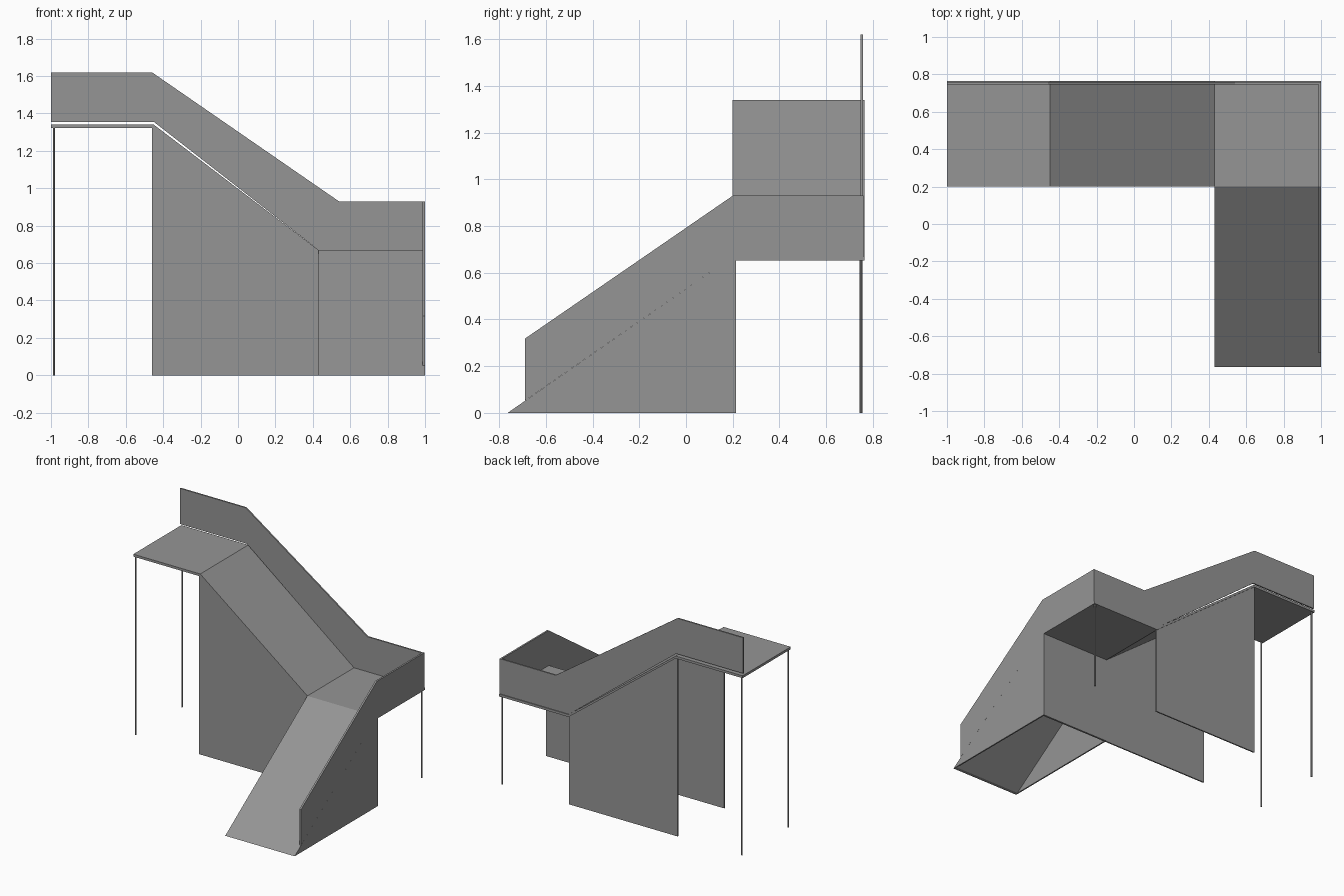
import bpy
import bmesh
from mathutils import Vector

cube = bpy.data.objects.get("Cube")
if cube:
    bpy.data.objects.remove(cube, do_unlink=True)

grey = bpy.data.materials.new("plain grey")
grey.use_nodes = True
tone = (0.3, 0.3, 0.3, 1)
grey.diffuse_color = tone
grey.node_tree.nodes["Principled BSDF"].inputs["Base Color"].default_value = tone


def finish(name, bm):
    bmesh.ops.recalc_face_normals(bm, faces=bm.faces)
    mesh = bpy.data.meshes.new(name)
    bm.to_mesh(mesh)
    bm.free()
    mesh.materials.append(grey)
    obj = bpy.data.objects.new(name, mesh)
    bpy.context.collection.objects.link(obj)
    return obj


def plate(name, axis, profile, start, end):
    """Extrude a side profile along x (points are y, z) or y (points are x, z)."""
    bm = bmesh.new()
    if axis == "x":
        points = [(start, a, z) for a, z in profile]
        move = Vector((end - start, 0, 0))
    else:
        points = [(a, start, z) for a, z in profile]
        move = Vector((0, end - start, 0))
    face = bm.faces.new([bm.verts.new(p) for p in points])
    out = bmesh.ops.extrude_face_region(bm, geom=[face])
    bmesh.ops.translate(bm, vec=move,
                        verts=[v for v in out["geom"] if isinstance(v, bmesh.types.BMVert)])
    return finish(name, bm)


def leg(name, x, y, height):
    bm = bmesh.new()
    bmesh.ops.create_cone(bm, cap_ends=True, segments=8, radius1=0.006,
                          radius2=0.006, depth=height)
    bmesh.ops.translate(bm, vec=(x, y, height / 2), verts=bm.verts)
    return finish(name, bm)


# Main dimensions
INNER, BACK, TOE = 0.2, 0.764, -0.764
TOP_X, LOW_X = -0.45, 0.43
HIGH, LOW, THICK, SHEET = 1.34, 0.67, 0.018, 0.01


def slab(a, b, z):
    return [(a, z), (b, z), (b, z - THICK), (a, z - THICK)]


# Landings
plate("upper_landing", "y", slab(-1, TOP_X, HIGH), INNER, BACK)
plate("lower_landing", "y", slab(LOW_X, 1, LOW), INNER, BACK)

# Ramps
plate("upper_ramp", "y", [(TOP_X, HIGH), (LOW_X, LOW), (LOW_X, LOW - THICK),
                          (TOP_X, HIGH - THICK)], INNER, BACK)
plate("lower_ramp", "x", [(TOE, 0), (INNER, LOW), (INNER, LOW - THICK),
                          (TOE + 0.026, 0)], LOW_X, 1)

# Walls under the upper ramp
upper_wall = [(-0.46, 0), (-0.46, HIGH - THICK), (TOP_X, HIGH - THICK),
              (LOW_X, LOW - THICK), (LOW_X, 0)]
for name, y in (("front_wall", INNER), ("back_wall", 0.746)):
    plate(name, "y", upper_wall, y, y + SHEET)

# Walls enclosing the lower ramp, open underneath
side_wall = [(TOE + 0.026, 0), (INNER, LOW - THICK), (INNER, 0)]
for name, x in (("ramp_inner_wall", LOW_X), ("ramp_outer_wall", 1 - SHEET)):
    plate(name, "x", side_wall, x, x + SHEET)
plate("ramp_end_wall", "y", [(LOW_X, 0), (1, 0), (1, LOW - THICK), (LOW_X, LOW - THICK)],
      INNER, INNER + 0.014)

# Railing panels
plate("back_railing", "y", [(-1, 1.355), (-1, 1.62), (-0.46, 1.62), (0.54, 0.93),
                            (1, 0.93), (1, LOW), (LOW_X, LOW), (TOP_X, 1.355)],
      0.747, 0.758)
plate("side_railing", "x", [(0.76, LOW), (0.76, 0.93), (INNER, 0.93), (-0.69, 0.318),
                            (-0.69, 0.052), (INNER, LOW)], 0.987, 1)

# Legs
leg("upper_front_leg", -0.984, 0.207, HIGH - THICK)
leg("upper_back_leg", -0.984, 0.75, HIGH - THICK)
leg("lower_back_leg", 0.984, 0.75, LOW - THICK)
